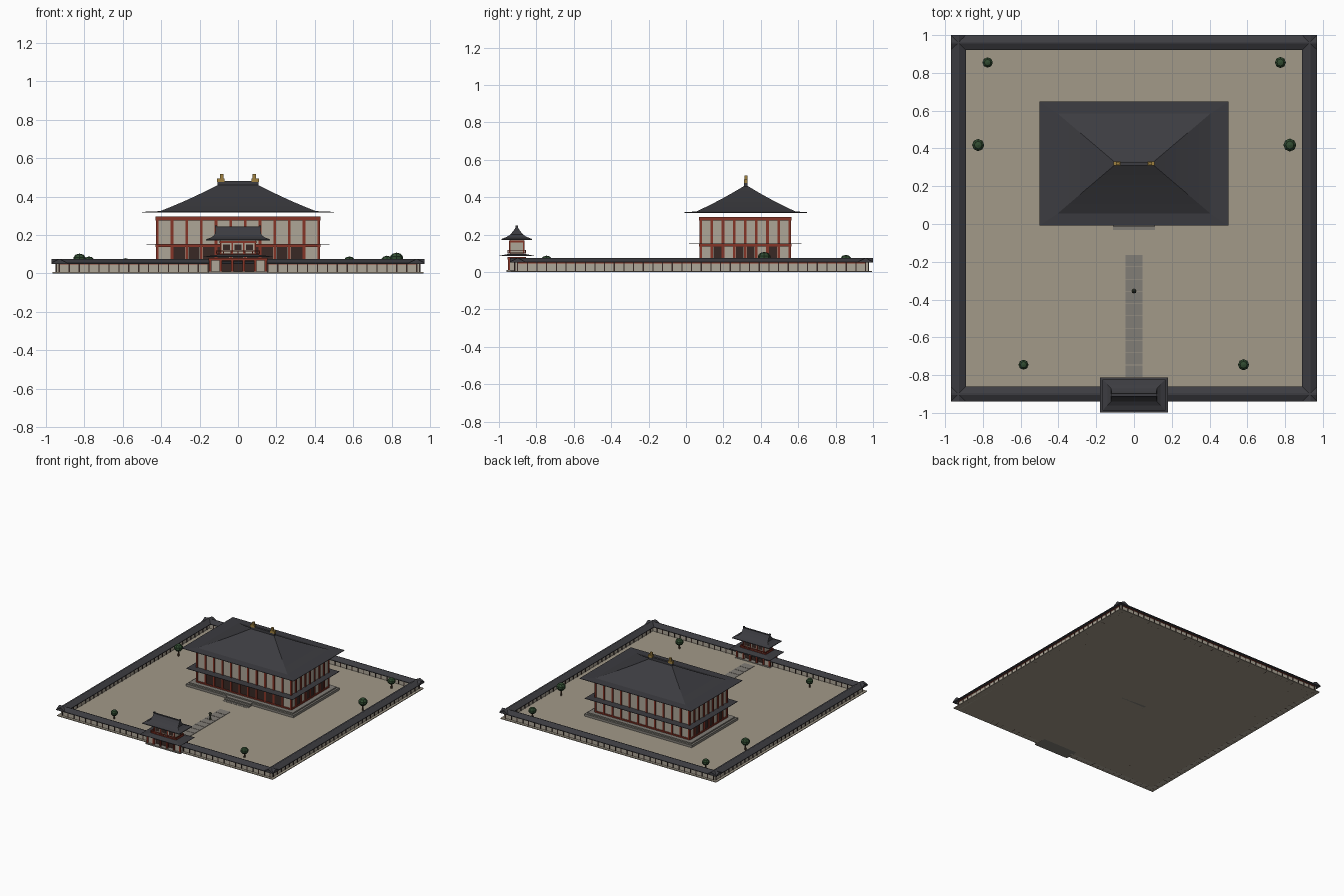
import bpy, bmesh, math
from mathutils import Matrix, Vector

if "Cube" in bpy.data.objects:
    bpy.data.objects.remove(bpy.data.objects["Cube"])


def mat(name, r, g, b):
    m = bpy.data.materials.new(name)
    m.diffuse_color = (r, g, b, 1)
    m.use_nodes = True
    m.node_tree.nodes["Principled BSDF"].inputs["Base Color"].default_value = m.diffuse_color
    return m


TILE = mat("tile", .045, .045, .052)
RED = mat("red_wood", .24, .035, .02)
DARK = mat("dark_wood", .04, .022, .018)
PLASTER = mat("plaster", .42, .38, .31)
SAND = mat("sand", .36, .32, .25)
STONE = mat("stone", .22, .205, .18)
GOLD = mat("gold", .35, .22, .05)
GREEN = mat("green", .03, .07, .03)
BROWN = mat("bark", .08, .045, .025)


def finish(name, bm, m):
    bmesh.ops.recalc_face_normals(bm, faces=bm.faces)
    me = bpy.data.meshes.new(name)
    bm.to_mesh(me)
    bm.free()
    ob = bpy.data.objects.new(name, me)
    me.materials.append(m)
    bpy.context.collection.objects.link(ob)
    return ob


def boxes(name, items, m):
    """items: (x0, x1, y0, y1, z0, z1)"""
    bm = bmesh.new()
    for x0, x1, y0, y1, z0, z1 in items:
        c = Vector(((x0 + x1) / 2, (y0 + y1) / 2, (z0 + z1) / 2))
        s = Matrix.Diagonal((x1 - x0, y1 - y0, z1 - z0, 1))
        bmesh.ops.create_cube(bm, size=1, matrix=Matrix.Translation(c) @ s)
    return finish(name, bm, m)


def loft(name, cx, cy, rings, m):
    """Stack of rectangular rings (half x, half y, z)"""
    bm = bmesh.new()
    prev = None
    for hx, hy, z in rings:
        cur = [bm.verts.new((cx + sx * hx, cy + sy * hy, z))
               for sx, sy in ((-1, -1), (1, -1), (1, 1), (-1, 1))]
        if prev:
            for i in range(4):
                j = (i + 1) % 4
                bm.faces.new((prev[i], prev[j], cur[j], cur[i]))
        else:
            bm.faces.new(cur[::-1])
        prev = cur
    bm.faces.new(prev)
    return finish(name, bm, m)


def spread(a, b, n):
    return [a + (b - a) * i / n for i in range(n + 1)]


def frame(hx, hy, cy, t, z0, z1):
    """Four beams around a rectangle"""
    return [(-hx, hx, cy + s * hy - t, cy + s * hy + t, z0, z1) for s in (-1, 1)] + \
           [(s * hx - t, s * hx + t, cy - hy, cy + hy, z0, z1) for s in (-1, 1)]


# Courtyard and path
boxes("courtyard", [(-.965, .965, -.935, .995, 0, .006)], SAND)
boxes("path", [(-.045, .045, y, y + .062, .004, .009) for y in spread(-.81, -.225, 9)], STONE)

# Perimeter wall: plaster body, posts, rail and tiled roof
W, YF, YB = .93, -.90, .96
boxes("perimeter_wall", [(-W, -.14, YF - .015, YF + .015, 0, .055), (.14, W, YF - .015, YF + .015, 0, .055),
                         (-W, W, YB - .015, YB + .015, 0, .055)] +
      [(s * W - .015, s * W + .015, YF - .015, YB + .015, 0, .055) for s in (-1, 1)], PLASTER)
posts = []
for p in spread(-W, W, 36):
    for y in (YF, YB):
        if y == YB or abs(p) > .15:
            posts.append((p - .003, p + .003, y - .019, y + .019, 0, .052))
    for s in (-1, 1):
        q = p + .03
        posts.append((s * W - .019, s * W + .019, q - .003, q + .003, 0, .052))
boxes("wall_posts", posts, DARK)
boxes("wall_rail", frame(W, .93, .03, .019, .045, .051)[1:] +
      [(-W, -.14, YF - .019, YF + .019, .045, .051), (.14, W, YF - .019, YF + .019, .045, .051)], RED)
for n, y in (("front", YF), ("back", YB)):
    loft(n + "_wall_roof", 0, y, [(.97, .04, .05), (.97, .04, .055), (.97, .004, .074)], TILE)
for n, x in (("left", -W), ("right", W)):
    loft(n + "_wall_roof", x, .03, [(.04, .97, .05), (.04, .97, .055), (.004, .97, .074)], TILE)

# Main hall: platform, steps, walls
CY, HX, HY = .317, .42, .238
boxes("hall_platform", [(-.48, .48, .022, .612, 0, .025), (-.465, .465, .037, .597, .025, .035)], STONE)
boxes("hall_steps", [(-.11, .11, .022 - .018 * i, .03, 0, .035 - .009 * i) for i in range(1, 4)], STONE)
boxes("hall_walls", [(-HX, HX, CY - HY, CY + HY, .03, .29)], PLASTER)
cols = []
for x in spread(-HX, HX, 11):
    for y in (CY - HY, CY + HY):
        cols.append((x - .007, x + .007, y - .007, y + .007, .03, .29))
for y in spread(CY - HY, CY + HY, 8):
    for x in (-HX, HX):
        cols.append((x - .007, x + .007, y - .007, y + .007, .03, .29))
boxes("hall_columns", cols, RED)
boxes("hall_beams", frame(HX + .003, HY + .003, CY, .007, .275, .295) + frame(HX, HY, CY, .01, .138, .15) +
      frame(HX, HY, CY, .009, .035, .045), RED)
sx = 2 * HX / 11
boxes("hall_doors", [(-HX + sx * i + .009, -HX + sx * (i + 1) - .009, CY - HY - .004, CY - HY + .004, .045, .136)
                     for i in range(1, 10)], DARK)
sy = 2 * HY / 8
boxes("hall_side_doors", [(s * HX - .004, s * HX + .004, CY - HY + sy * i + .009, CY - HY + sy * (i + 1) - .009, .045, .136)
                          for s in (-1, 1) for i in (1, 3, 4, 6)], DARK)

# Main hall roofs: thin skirt, wide eaves, concave hip, ridge and finials
boxes("skirt_roof", [(-.475, .475, CY - .3, CY + .3, .15, .153)], TILE)
RY = .32
rings = [(.5, .328, .317), (.5, .328, .32), (.405, .265, .324)]
for i in range(1, 6):
    t = i / 5
    rings.append((.405 - .3 * t, .265 - .255 * t, .324 + .136 * (.85 * t + .15 * t * t)))
loft("main_roof", 0, RY, rings, TILE)
boxes("main_ridge", [(-.108, .108, RY - .009, RY + .009, .455, .482)], TILE)
boxes("ridge_finials", [b for s in (-1, 1) for b in (
    (s * .09 - .019, s * .09 + .019, RY - .01, RY + .01, .475, .495),
    (s * .082 - .009 + s * .003, s * .082 + .009 + s * .003, RY - .008, RY + .008, .495, .517))], GOLD)

# Two-storey gate
GY = -.905
boxes("gate_base", [(-.155, .155, GY - .055, GY + .055, 0, .01)], STONE)
boxes("gate_side_walls", [(s * .115 - .028, s * .115 + .028, GY - .04, GY + .04, .01, .072) for s in (-1, 1)], PLASTER)
boxes("gate_doors", [(-.088, .088, GY - .02, GY + .02, .01, .066)], DARK)
boxes("gate_columns", [(x - .006, x + .006, y - .006, y + .006, .008, .08)
                       for x in (-.145, -.09, -.03, .03, .09, .145) for y in (GY - .042, GY + .042)], RED)
boxes("gate_beams", frame(.147, .043, GY, .006, .068, .08), RED)
loft("gate_lower_roof", 0, GY, [(.18, .093, .085), (.18, .093, .087), (.11, .045, .097)], TILE)
boxes("gate_upper_room", [(-.09, .09, GY - .036, GY + .036, .09, .172)], PLASTER)
boxes("gate_balcony", frame(.112, .046, GY, .003, .114, .119) + [(-.112, .112, GY - .046, GY + .046, .098, .104)] +
      [(x - .003, x + .003, GY + s * .046 - .003, GY + s * .046 + .003, .1, .118)
       for x in spread(-.112, .112, 6) for s in (-1, 1)], RED)
boxes("gate_upper_columns", [(x - .004, x + .004, GY + s * .037 - .004, GY + s * .037 + .004, .1, .168)
                             for x in (-.09, -.03, .03, .09) for s in (-1, 1)] +
      frame(.091, .037, GY, .004, .158, .168), RED)
boxes("gate_windows", [(x - .018, x + .018, GY + s * .037 - .002, GY + s * .037 + .002, .122, .15)
                       for x in (-.06, 0, .06) for s in (-1, 1)], DARK)
loft("gate_upper_roof", 0, GY, [(.166, .082, .172), (.166, .082, .177), (.14, .055, .187), (.122, .035, .2),
                                (.118, .018, .22), (.118, .006, .238)], TILE)
boxes("gate_ridge", [(-.118, .118, GY - .007, GY + .007, .232, .243)] +
      [(s * .115 - .006, s * .115 + .006, GY - .006, GY + .006, .24, .25) for s in (-1, 1)], TILE)

# Garden trees
for i, (x, y, r, top) in enumerate(((-.775, .855, .029, .088), (.775, .855, .031, .092), (-.825, .418, .034, .103),
                                    (.825, .418, .036, .108), (-.585, -.745, .028, .079), (.58, -.745, .031, .088))):
    bm = bmesh.new()
    bmesh.ops.create_uvsphere(bm, u_segments=8, v_segments=5, radius=1, matrix=Matrix.Translation(
        (x, y, top - r * .85)) @ Matrix.Diagonal((r, r, r * .85, 1)))
    finish("tree_crown_%d" % i, bm, GREEN)
    bm = bmesh.new()
    h = top - r
    bmesh.ops.create_cone(bm, cap_ends=True, segments=6, radius1=.006, radius2=.005, depth=h,
                          matrix=Matrix.Translation((x, y, h / 2)))
    finish("tree_trunk_%d" % i, bm, BROWN)

# Stone lantern on the path
bm = bmesh.new()
for r1, r2, z0, z1 in ((.012, .01, .006, .014), (.005, .005, .014, .04), (.01, .01, .04, .056), (.013, .002, .056, .07)):
    bmesh.ops.create_cone(bm, cap_ends=True, segments=8, radius1=r1, radius2=r2, depth=z1 - z0,
                          matrix=Matrix.Translation((0, -.355, (z0 + z1) / 2)))
finish("lantern", bm, mat("bronze", .06, .07, .045))
